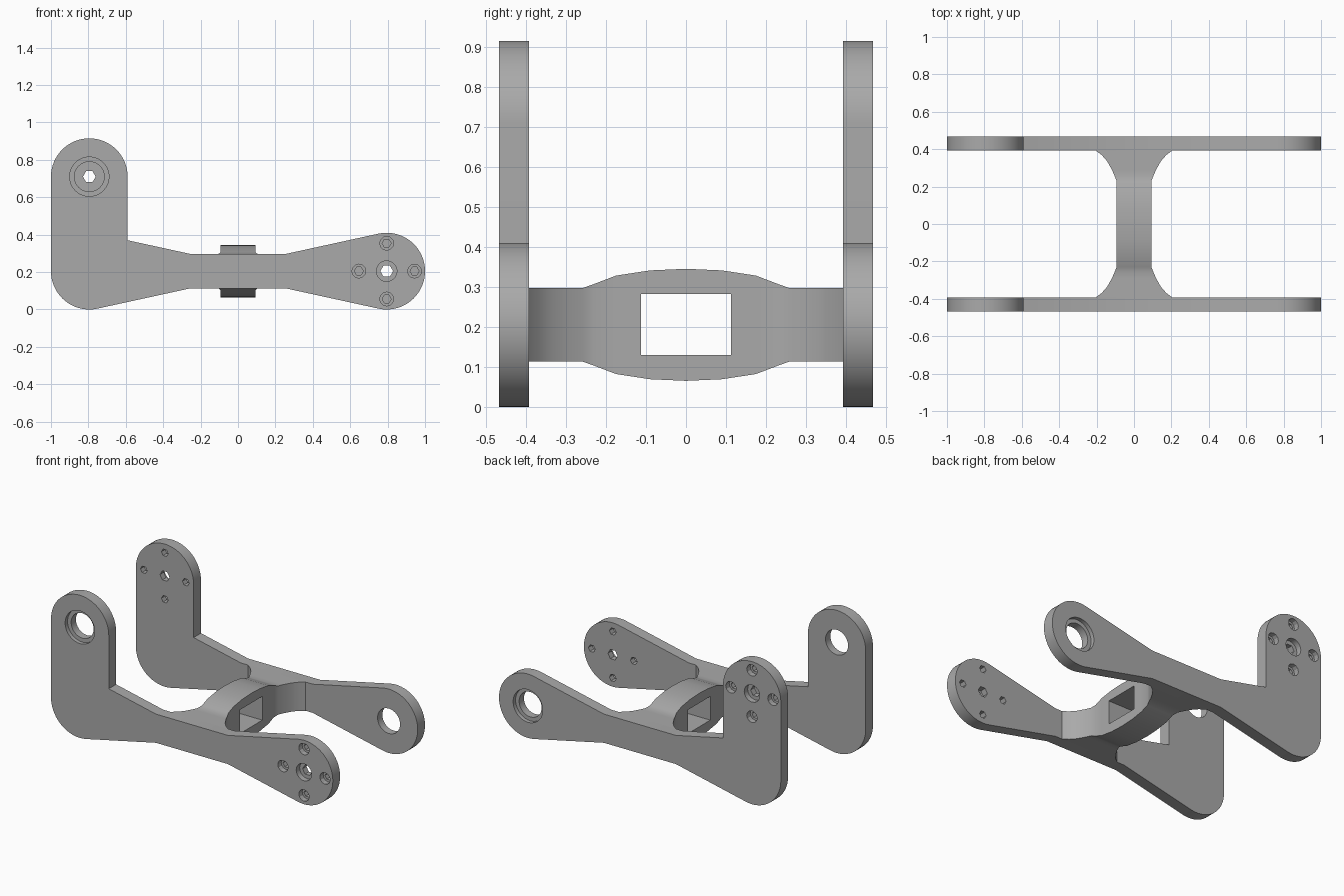
import bpy, bmesh, math
from mathutils import Vector, Matrix

if "Cube" in bpy.data.objects:
    bpy.data.objects.remove(bpy.data.objects["Cube"])

Y_IN, Y_OUT = 0.393, 0.467      # inner and outer face of each side plate
Z_MID = 0.205
PIVOT_TOP, PIVOT_END = (-0.795, 0.71), (0.795, Z_MID)

grey = bpy.data.materials.new("grey")
grey.diffuse_color = (0.4, 0.4, 0.4, 1)
grey.use_nodes = True
grey.node_tree.nodes["Principled BSDF"].inputs["Base Color"].default_value = grey.diffuse_color


def make(name, bm):
    bmesh.ops.recalc_face_normals(bm, faces=bm.faces)
    me = bpy.data.meshes.new(name)
    bm.to_mesh(me)
    bm.free()
    me.materials.append(grey)
    ob = bpy.data.objects.new(name, me)
    bpy.context.collection.objects.link(ob)
    return ob


def prism(name, pts, y0, y1):
    bm = bmesh.new()
    face = bm.faces.new([bm.verts.new((x, y0, z)) for x, z in pts])
    ext = bmesh.ops.extrude_face_region(bm, geom=[face])["geom"]
    bmesh.ops.translate(bm, vec=(0, y1 - y0, 0),
                        verts=[v for v in ext if isinstance(v, bmesh.types.BMVert)])
    return make(name, bm)


def arc(c, r, a0, a1, n):
    angles = [math.radians(a0 + (a1 - a0) * i / n) for i in range(n + 1)]
    return [(c[0] + r * math.cos(a), c[1] + r * math.sin(a)) for a in angles]


def cut(ob, cutters):
    for c in cutters:
        m = ob.modifiers.new("cut", "BOOLEAN")
        m.object, m.operation, m.solver = c, "DIFFERENCE", "EXACT"
    bpy.context.view_layer.objects.active = ob
    ob.select_set(True)
    for m in list(ob.modifiers):
        bpy.ops.object.modifier_apply(modifier=m.name)
    for c in cutters:
        bpy.data.objects.remove(c)
    bpy.ops.object.select_all(action="DESELECT")


def smooth(ob):
    bpy.context.view_layer.objects.active = ob
    ob.select_set(True)
    bpy.ops.object.shade_smooth_by_angle(angle=math.radians(25))
    ob.select_set(False)


def stepped_hole(c, r_bore, r_hole, depth, side, n_bore, n_hole):
    """Through hole with a wider recess on the outer face."""
    bore = prism("bore", arc(c, r_bore, 0, 360, n_bore)[:-1],
                 side * (Y_OUT - depth), side * (Y_OUT + 0.05))
    hole = prism("hole", arc(c, r_hole, 0, 360, n_hole)[:-1],
                 side * (Y_IN - 0.05), side * (Y_OUT + 0.04))
    return [bore, hole]


# side plate outline, counter-clockwise from the lower left corner
outline = (arc((-0.795, Z_MID), 0.205, 180, 282, 18)
           + [(-0.255, 0.113), (0.255, 0.113)]
           + arc(PIVOT_END, 0.205, -102, 102, 36)
           + [(0.255, 0.297), (-0.255, 0.297), (-0.59, 0.37)]
           + arc(PIVOT_TOP, 0.205, 0, 180, 32))

# side plates: bearing seat at one end, bolt pattern at the other
for name, side, bearing, bolts in (("front_plate", -1, PIVOT_TOP, PIVOT_END),
                                   ("back_plate", 1, PIVOT_END, PIVOT_TOP)):
    plate = prism(name, outline, side * Y_IN, side * Y_OUT)
    cutters = stepped_hole(bearing, 0.105, 0.08, 0.025, side, 40, 32)
    cutters += stepped_hole(bolts, 0.055, 0.034, 0.035, side, 20, 6)
    for k in range(4):
        a = math.radians(90 * k)
        c = (bolts[0] + 0.149 * math.cos(a), bolts[1] + 0.149 * math.sin(a))
        cutters += stepped_hole(c, 0.037, 0.024, 0.035, side, 12, 6)
    cut(plate, cutters)
    smooth(plate)

# cross bridge: lens-shaped middle with flared ends, lofted along y
half = [(0, 0.093, 0.140), (0.09, 0.093, 0.136), (0.175, 0.093, 0.123),
        (0.23, 0.093, 0.102), (0.258, 0.104, 0.092), (0.29, 0.118, 0.092),
        (0.336, 0.144, 0.092), (0.368, 0.172, 0.092), (Y_IN, 0.205, 0.092)]
stations = [(-y, w, h) for y, w, h in half[:0:-1]] + half
bm = bmesh.new()
rings = [[bm.verts.new((sx * w, y, Z_MID + sz * h))
          for sx, sz in ((-1, -1), (1, -1), (1, 1), (-1, 1))] for y, w, h in stations]
for a, b in zip(rings, rings[1:]):
    for i in range(4):
        j = (i + 1) % 4
        bm.faces.new((a[i], a[j], b[j], b[i]))
for ring in (rings[0], rings[-1]):
    bm.faces.new(ring)
bridge = make("bridge", bm)

# rectangular window through the bridge
bm = bmesh.new()
bmesh.ops.create_cube(bm, size=1, matrix=Matrix.Translation((0, 0, 0.206))
                      @ Matrix.Diagonal((0.5, 0.226, 0.152, 1)))
cut(bridge, [make("window", bm)])
smooth(bridge)
